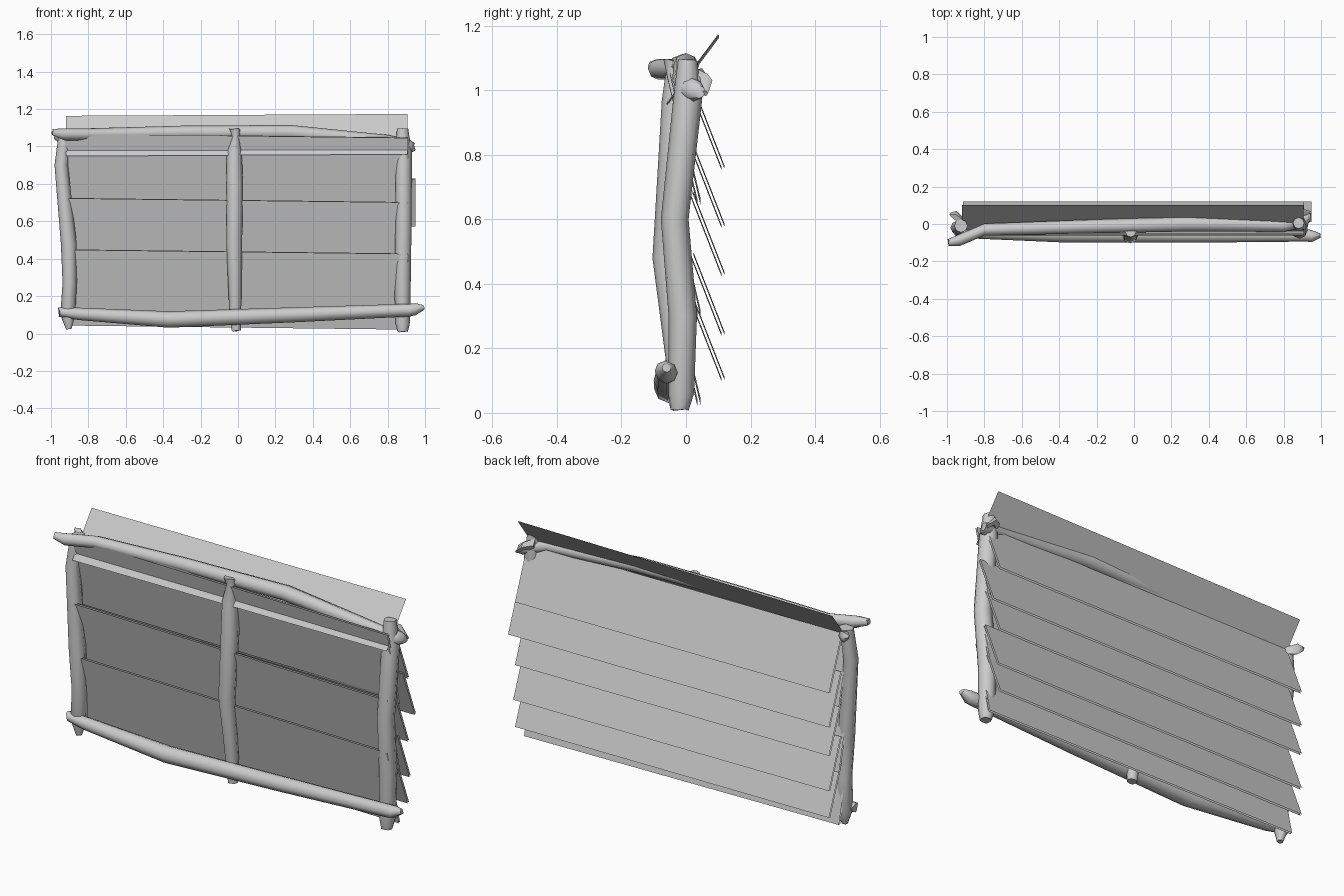
import bpy, bmesh, math, random
from mathutils import Vector

random.seed(4)
cube = bpy.data.objects.get("Cube")
if cube:
    bpy.data.objects.remove(cube)

grey = bpy.data.materials.new("weathered grey")
grey.use_nodes = True
COLOUR = (0.6, 0.6, 0.6, 1)
grey.diffuse_color = COLOUR
grey.node_tree.nodes["Principled BSDF"].inputs["Base Color"].default_value = COLOUR


def finish(name, bm):
    mesh = bpy.data.meshes.new(name)
    bm.to_mesh(mesh)
    bm.free()
    mesh.materials.append(grey)
    obj = bpy.data.objects.new(name, mesh)
    bpy.context.collection.objects.link(obj)
    return obj


def log(name, stations, upright, sides=8):
    """Bent, rough-hewn pole through stations of x, y, z, radius."""
    bm = bmesh.new()
    rings = []
    for i, (x, y, z, r) in enumerate(stations):
        ring = []
        for k in range(sides):
            a = math.tau * k / sides
            u, v = r * math.cos(a), r * math.sin(a)
            p = Vector((x + u, y + v, z) if upright else (x, y + u, z + v))
            if i in (0, len(stations) - 1):
                # chipped ends
                chip = random.uniform(-0.008, 0.008)
                p += Vector((0, 0, abs(chip)) if upright else (chip, 0, 0))
            ring.append(bm.verts.new(p))
        rings.append(ring)
    for a, b in zip(rings, rings[1:]):
        for k in range(sides):
            n = (k + 1) % sides
            bm.faces.new((a[k], a[n], b[n], b[k]))
    bm.faces.new(rings[0])
    bm.faces.new(rings[-1])
    bmesh.ops.recalc_face_normals(bm, faces=bm.faces)
    obj = finish(name, bm)
    bpy.ops.object.select_all(action="DESELECT")
    obj.select_set(True)
    bpy.context.view_layer.objects.active = obj
    bpy.ops.object.shade_smooth_by_angle(angle=math.radians(60))


def board(name, x0, x1, top, bottom, drop=0.0, gap=0.01):
    """Sloping board of two thin skins; top and bottom are (y, z), drop lowers its +x end."""
    bm = bmesh.new()
    slope = Vector((0, bottom[0] - top[0], bottom[1] - top[1])).normalized()
    offset = Vector((0, slope.z, -slope.y)) * gap
    corners = [Vector((x0, *top)), Vector((x1, *top)),
               Vector((x1, *bottom)), Vector((x0, *bottom))]
    for c in corners[1:3]:
        c.z -= drop
    bm.faces.new([bm.verts.new(c) for c in corners])
    bm.faces.new([bm.verts.new(c + offset) for c in reversed(corners)])
    finish(name, bm)


# Upright posts
log("left_post", [(0.88, -0.02, 0.005, 0.028), (0.88, -0.015, 0.06, 0.04),
                  (0.88, -0.01, 0.3, 0.044), (0.885, -0.035, 0.6, 0.043),
                  (0.885, 0.005, 0.97, 0.045), (0.88, 0.005, 1.09, 0.03)], True)
log("right_post", [(-0.905, -0.025, 0.02, 0.015), (-0.91, -0.02, 0.1, 0.04),
                   (-0.9, -0.03, 0.27, 0.038), (-0.905, -0.04, 0.48, 0.042),
                   (-0.945, -0.02, 0.9, 0.036), (-0.925, -0.01, 1.06, 0.035)], True)
log("middle_post", [(-0.01, -0.025, 0.01, 0.025), (-0.015, -0.025, 0.12, 0.032),
                    (-0.02, -0.062, 0.48, 0.042), (-0.018, -0.04, 0.8, 0.045),
                    (-0.02, -0.035, 0.97, 0.04), (-0.012, -0.04, 1.06, 0.022),
                    (-0.018, -0.04, 1.09, 0.03)], True)

# Crossing rails
log("top_rail", [(-0.99, -0.1, 1.075, 0.018), (-0.93, -0.085, 1.065, 0.032),
                 (-0.8, -0.03, 1.065, 0.032), (-0.3, -0.015, 1.075, 0.036),
                 (0.28, 0.0, 1.075, 0.04), (0.8, -0.01, 1.03, 0.032),
                 (0.92, 0.02, 1.0, 0.036), (0.945, 0.04, 0.995, 0.02)], False)
log("bottom_rail", [(-0.955, -0.04, 0.115, 0.025), (-0.85, -0.045, 0.105, 0.033),
                    (-0.37, -0.055, 0.075, 0.044), (0.3, -0.06, 0.1, 0.04),
                    (0.92, -0.06, 0.125, 0.034), (0.95, -0.065, 0.13, 0.032),
                    (0.99, -0.06, 0.14, 0.014)], False)

# Splinters at the post joints
log("left_top_splinter", [(0.86, 0.02, 1.04, 0.03), (0.9, 0.06, 1.03, 0.022),
                          (0.94, 0.06, 0.99, 0.008)], False, 5)
log("right_top_splinter", [(-0.98, 0.05, 1.05, 0.01), (-0.95, 0.04, 1.04, 0.03),
                           (-0.9, 0.01, 1.03, 0.02)], False, 5)

# Steep inner boards, overlapping like shingles
for i, z in enumerate((1.07, 0.725, 0.45)):
    board(f"inner_board_{i + 1}", -0.92, 0.91, (-0.05, z), (0.045, z - 0.405), 0.022)

# Flared outer boards: right end, top height, bottom height
outer = [(0.91, 1.04, 0.765), (0.95, 0.84, 0.585), (0.91, 0.69, 0.435),
         (0.92, 0.5, 0.25), (0.91, 0.36, 0.11)]
for i, (x1, top, bottom) in enumerate(outer):
    board(f"outer_board_{i + 1}", -0.915, x1,
          (0.12 - 0.39 * (top - bottom), top), (0.12, bottom), 0.01)

# Flared cap board passing under the top rail
board("cap_board", -0.92, 0.905, (0.102, 1.162), (-0.058, 0.948), -0.01, 0.003)
